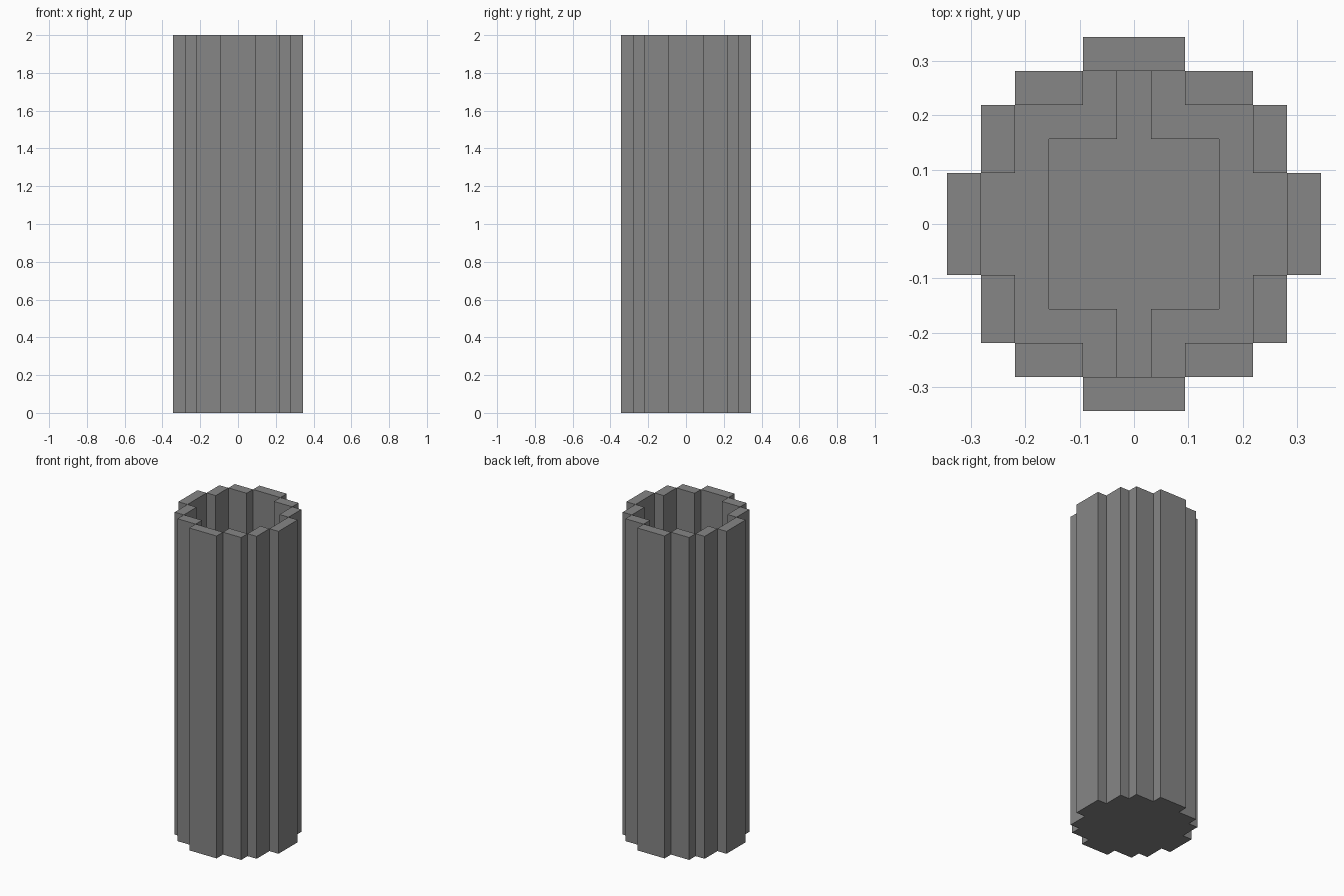
import bpy
import bmesh

UNIT = 1 / 32      # half of one block
HEIGHT = 2.0
FLOOR = 2 * UNIT
LEDGE = 4 * UNIT

cube = bpy.data.objects.get("Cube")
if cube:
    bpy.data.objects.remove(cube, do_unlink=True)

grey = bpy.data.materials.new("mid_grey")
grey.use_nodes = True
colour = (0.24, 0.24, 0.24, 1)
grey.diffuse_color = colour
grey.node_tree.nodes["Principled BSDF"].inputs["Base Color"].default_value = colour


def prism(name, outline, low, high):
    """Extrude a flat outline, given in units, from low to high."""
    bm = bmesh.new()
    face = bm.faces.new([bm.verts.new((x * UNIT, y * UNIT, low)) for x, y in outline])
    top = bmesh.ops.extrude_face_region(bm, geom=[face])["geom"]
    verts = [v for v in top if isinstance(v, bmesh.types.BMVert)]
    bmesh.ops.translate(bm, verts=verts, vec=(0, 0, high - low))
    bmesh.ops.recalc_face_normals(bm, faces=bm.faces)
    mesh = bpy.data.meshes.new(name)
    bm.to_mesh(mesh)
    bm.free()
    mesh.materials.append(grey)
    obj = bpy.data.objects.new(name, mesh)
    bpy.context.collection.objects.link(obj)
    return obj


def turn(points, quarters):
    for _ in range(quarters):
        points = [(-y, x) for x, y in points]
    return points


def rectangle(x0, x1, y0, y1):
    return [(x0, y0), (x1, y0), (x1, y1), (x0, y1)]


# Stepped ring of upright wall slabs
slabs = {
    "main_wall": rectangle(9, 11, -3, 3),
    "corner_wall_a": rectangle(7, 9, 3, 7),
    "corner_wall_b": rectangle(3, 7, 7, 9),
}
for quarter in range(4):
    for name, outline in slabs.items():
        prism(f"{name}_{quarter + 1}", turn(outline, quarter), 0, HEIGHT)

# Floor plate filling the ring
steps = [(9, 3), (7, 3), (7, 7), (3, 7), (3, 9)]
floor_outline = [p for quarter in range(4) for p in turn(steps, quarter)]
prism("floor", floor_outline, 0, FLOOR)

# Raised ledges either side of the square well and its channels
upper = steps + [(1, 9), (1, 5), (5, 5)]
lower = [(x, -y) for x, y in reversed(upper)]
ledge = upper + lower
prism("left_ledge", ledge, FLOOR, LEDGE)
prism("right_ledge", [(-x, y) for x, y in ledge], FLOOR, LEDGE)
